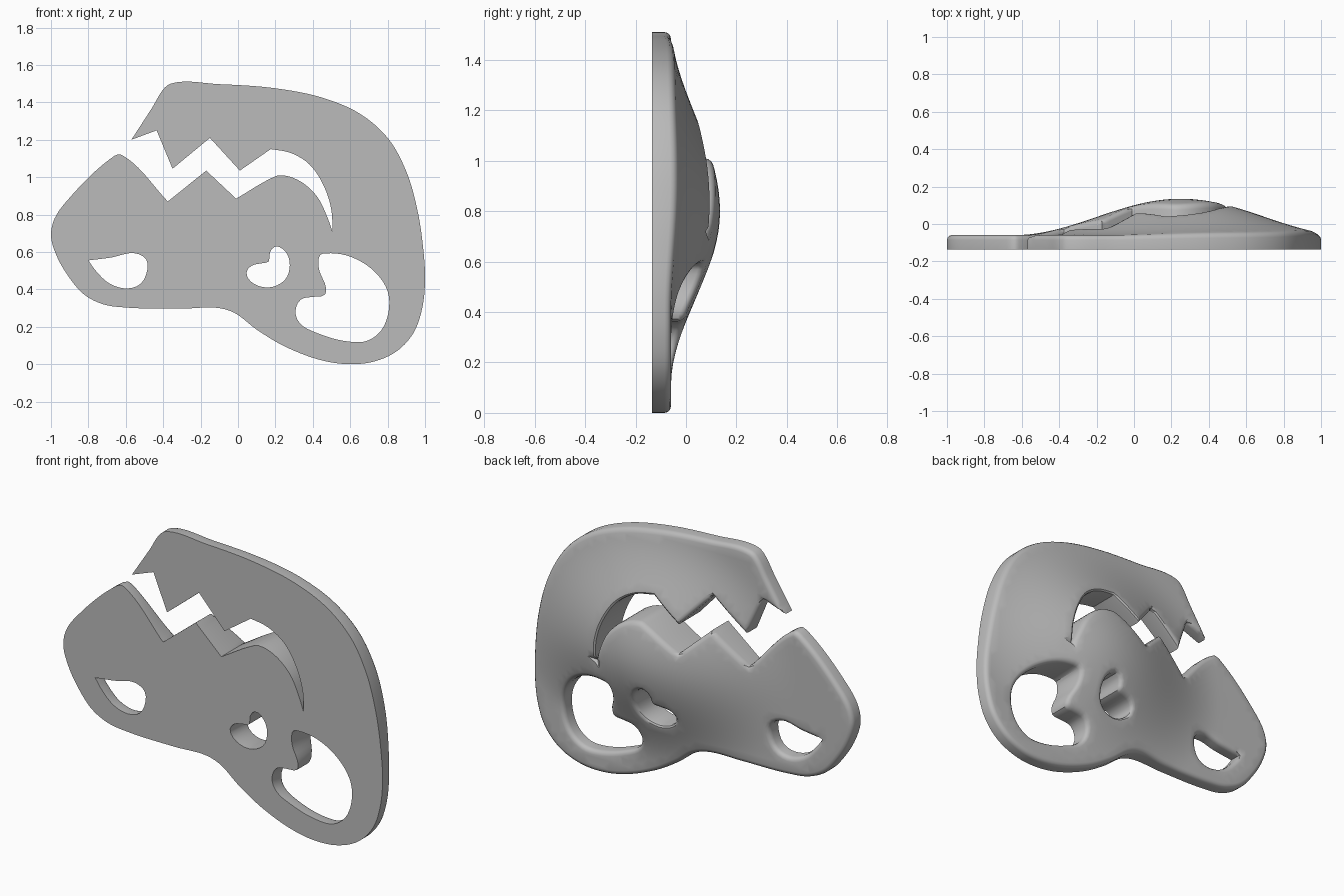
import bpy, bmesh, math
from mathutils import Vector
from mathutils.geometry import delaunay_2d_cdt, interpolate_bezier

cube = bpy.data.objects.get("Cube")
if cube:
    bpy.data.objects.remove(cube)

FRONT, RIM, DOME = -0.135, -0.06, 0.195   # flat face, rim level, dome height
ROUND, STEP, GRID = 0.025, 0.028, 0.04    # edge rounding and sampling sizes
C = True                                  # marks a sharp corner

# Silhouette: crown, back of head, chin, snout, lower teeth, mouth, upper teeth
outline = [
    (-.57, 1.2, C), (-.46, 1.37), (-.39, 1.48), (-.36, 1.5), (-.1, 1.497), (.2, 1.475),
    (.45, 1.425), (.65, 1.34), (.8, 1.21), (.9, 1.03), (.96, .82), (.99, .62), (1, .45),
    (.985, .3), (.94, .17), (.85, .07), (.73, .015), (.6, 0), (.45, .02), (.25, .095),
    (.1, .185), (-.02, .275), (-.1, .3), (-.3, .297), (-.6, .303), (-.72, .32),
    (-.82, .37), (-.9, .46), (-.97, .58), (-1, .69), (-.98, .78), (-.9, .89),
    (-.68, 1.1), (-.64, 1.122), (-.615, 1.115), (-.375, .87, C), (-.17, 1.035, C),
    (-.01, .885, C), (.19, 1), (.22, 1.01), (.32, .985), (.42, .9), (.48, .78),
    (.505, .71, C), (.5, .82), (.46, .95), (.38, 1.07), (.28, 1.13), (.175, 1.15, C),
    (.01, 1.035, C), (-.15, 1.21, C), (-.35, 1.045, C), (-.435, 1.25, C)]

# Cut-outs
nostril = [(-.8, .555, C), (-.68, .57), (-.55, .593), (-.49, .56), (-.485, .505),
           (-.52, .43), (-.59, .405), (-.685, .43), (-.765, .505)]
eye = [(.17, .595), (.2, .63), (.255, .6), (.277, .53), (.25, .45), (.16, .41),
       (.065, .445), (.045, .49), (.07, .525), (.13, .54), (.165, .55)]
ear = [(.44, .585), (.475, .593), (.6, .575), (.73, .495), (.8, .39), (.805, .28),
       (.765, .18), (.69, .125), (.6, .12), (.44, .16), (.33, .22), (.307, .28),
       (.335, .345), (.4, .36), (.465, .372), (.47, .41), (.435, .5), (.43, .55)]


def smooth_loop(points):
    """Closed curve through the points, straight between sharp corners."""
    pos = [Vector(p[:2]) for p in points]
    count, loop = len(pos), []

    def tangent(i, chord):
        if len(points[i]) > 2:
            return chord
        before = (pos[i] - pos[i - 1]).normalized()
        after = (pos[(i + 1) % count] - pos[i]).normalized()
        return (before + after).normalized()

    for i in range(count):
        j = (i + 1) % count
        span = pos[j] - pos[i]
        reach, chord = span.length / 3, span.normalized()
        steps = max(2, math.ceil(span.length / STEP))
        loop += interpolate_bezier(pos[i], pos[i] + tangent(i, chord) * reach,
                                   pos[j] - tangent(j, chord) * reach, pos[j],
                                   steps + 1)[:-1]
    return [Vector(p[:2]) for p in loop]


loops = [smooth_loop(p) for p in (outline, nostril, eye, ear)]
segments = [(a, b) for loop in loops for a, b in zip(loop, loop[1:] + loop[:1])]


def inside(p):
    hit = False
    for a, b in segments:
        if (a.y > p.y) != (b.y > p.y):
            if p.x < a.x + (p.y - a.y) * (b.x - a.x) / (b.y - a.y):
                hit = not hit
    return hit


def edge_distance(p):
    best = 9.0
    for a, b in segments:
        d = b - a
        t = min(1, max(0, (p - a).dot(d) / d.length_squared))
        best = min(best, (a + d * t - p).length_squared)
    return math.sqrt(best)


def back_height(p, dist):
    """Bell-shaped back, rounded off along every edge."""
    dx = (p.x - .25) / .9
    dz = (p.y - .8) / (.76 if p.y > .8 else .7)
    bell = (1 + math.cos(math.pi * min(1, math.hypot(dx, dz)))) / 2
    k = 1 - min(1, dist / ROUND)
    return RIM + DOME * bell - ROUND * (1 - math.sqrt(max(0, 1 - k * k)))


# Points: edge loops first, then rounding rings, then an even interior grid
points, edges = [], []
for loop in loops:
    start, n = len(points), len(loop)
    points += loop
    edges += [(start + i, start + (i + 1) % n) for i in range(n)]
for loop in loops:
    for i, p in enumerate(loop):
        u = (p - loop[i - 1]).normalized()
        v = (loop[(i + 1) % len(loop)] - p).normalized()
        side = Vector((-u.y - v.y, u.x + v.x)).normalized()
        miter = max(.3, side.dot(Vector((-u.y, u.x))))
        if not inside(p + side * .002):
            side = -side
        for angle in (30, 60, 90):
            d = ROUND * (1 - math.cos(math.radians(angle)))
            q = p + side * d / miter
            if inside(q) and edge_distance(q) > d * .93:
                points.append(q)
for i in range(int(2 / GRID)):
    for j in range(int(1.5 / GRID) + 1):
        q = Vector((-1 + i * GRID, j * GRID))
        if inside(q) and edge_distance(q) > ROUND * 1.5:
            points.append(q)

flat, _, tris, *_ = delaunay_2d_cdt(points, edges, [], 0, 1e-5)
tris = [t for t in tris if inside(sum((flat[i] for i in t), Vector((0, 0))) / 3)]

# Flat front, domed back and the walls joining them
bm = bmesh.new()
front = [bm.verts.new((p.x, FRONT, p.y)) for p in flat]
back = [bm.verts.new((p.x, back_height(p, edge_distance(p)), p.y)) for p in flat]
for t in tris:
    bm.faces.new([front[i] for i in t])
    bm.faces.new([back[i] for i in reversed(t)])
bm.verts.index_update()
rim = [e for e in bm.edges if e.is_boundary and e.verts[0].index < len(flat)]
for e in rim:
    a, b = (v.index for v in e.verts)
    bm.faces.new((front[a], front[b], back[b], back[a]))
bmesh.ops.delete(bm, geom=[v for v in bm.verts if not v.link_faces], context='VERTS')
bmesh.ops.recalc_face_normals(bm, faces=bm.faces[:])
mesh = bpy.data.meshes.new("skull_plate")
bm.to_mesh(mesh)
bm.free()

grey = bpy.data.materials.new("plain_grey")
grey.use_nodes = True
grey.diffuse_color = (.5, .5, .5, 1)
grey.node_tree.nodes["Principled BSDF"].inputs["Base Color"].default_value = (.5, .5, .5, 1)
mesh.materials.append(grey)

plate = bpy.data.objects.new("skull_plate", mesh)
bpy.context.collection.objects.link(plate)
bpy.ops.object.select_all(action='DESELECT')
plate.select_set(True)
bpy.context.view_layer.objects.active = plate
bpy.ops.object.shade_smooth_by_angle(angle=math.radians(36))
